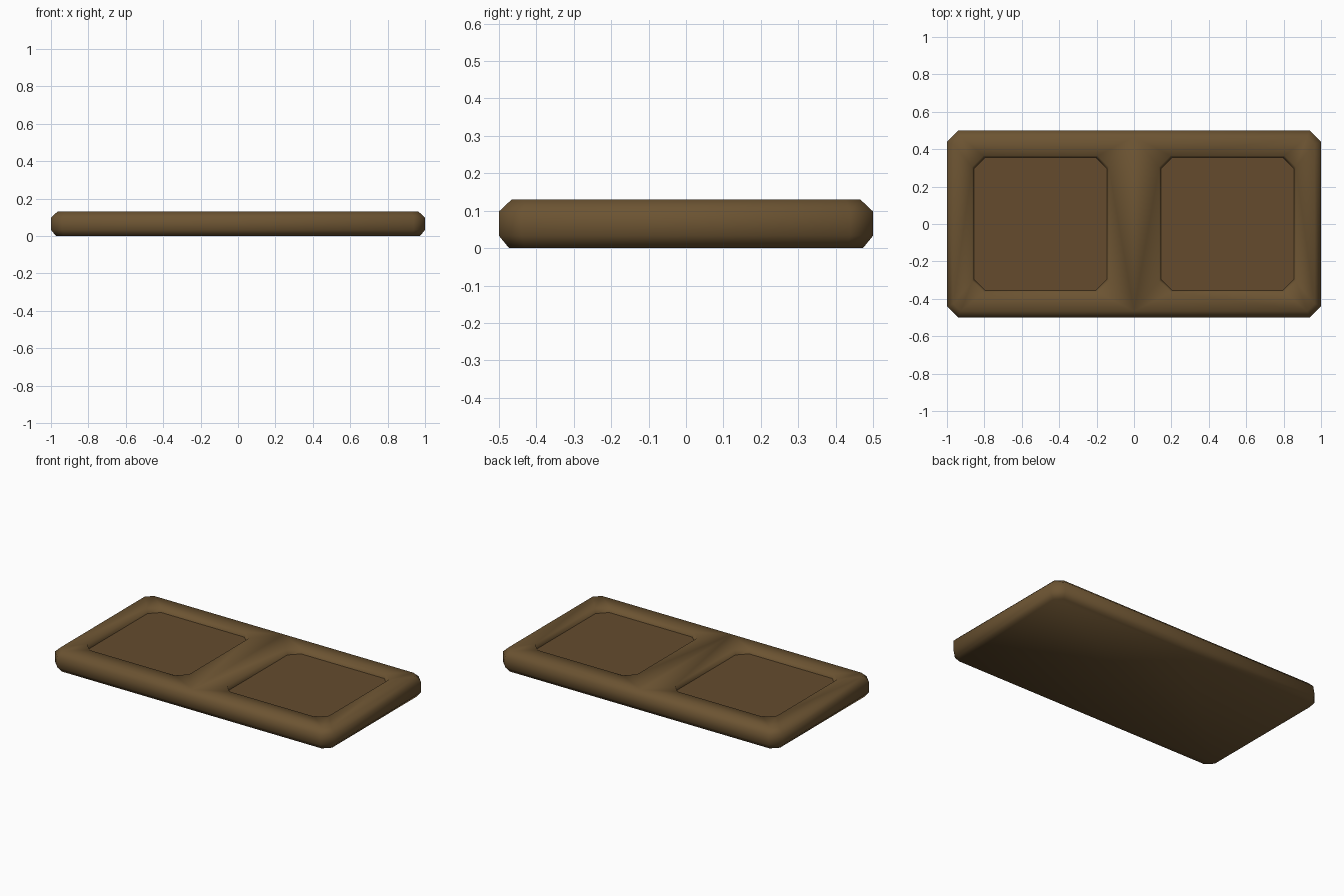
import bpy, bmesh

if "Cube" in bpy.data.objects:
    bpy.data.objects.remove(bpy.data.objects["Cube"])

def material(name, colour):
    m = bpy.data.materials.new(name)
    m.diffuse_color = (*colour, 1)
    m.use_nodes = True
    m.node_tree.nodes["Principled BSDF"].inputs["Base Color"].default_value = m.diffuse_color
    return m

rim_brown = material("rim brown", (0.150, 0.088, 0.032))
panel_brown = material("panel brown", (0.128, 0.071, 0.027))

def octagon(hx, hy, cut, cx=0.0):
    """Rectangle with clipped corners, counter-clockwise from the lower right."""
    return [(cx + hx - cut, -hy), (cx + hx, -hy + cut), (cx + hx, hy - cut), (cx + hx - cut, hy),
            (cx - hx + cut, hy), (cx - hx, hy - cut), (cx - hx, -hy + cut), (cx - hx + cut, -hy)]

def add_ring(bm, points, z):
    return [bm.verts.new((x, y, z)) for x, y in points]

def bridge(bm, a, b):
    n = len(a)
    for i in range(n):
        j = (i + 1) % n
        bm.faces.new((a[i], a[j], b[j], b[i]))

def loop_edges(bm, ring):
    out = []
    for i, v in enumerate(ring):
        w = ring[(i + 1) % len(ring)]
        out.append(bm.edges.get((v, w)) or bm.edges.new((v, w)))
    return out

def finish(bm, name, mat, smooth):
    mesh = bpy.data.meshes.new(name)
    bm.to_mesh(mesh)
    bm.free()
    mesh.materials.append(mat)
    for p in mesh.polygons:
        p.use_smooth = smooth
    obj = bpy.data.objects.new(name, mesh)
    bpy.context.collection.objects.link(obj)
    return obj

# slab with chamfered top and bottom edges
bm = bmesh.new()
rings = []
for inset, z in ((0.027, 0.0), (0.0, 0.033), (0.0, 0.098), (0.034, 0.13)):
    o = octagon(1 - inset, 0.5 - inset, 0.06 - inset * 0.6)
    o = o[:4] + [(0, o[3][1])] + o[4:] + [(0, o[0][1])]   # middle points on the long sides
    rings.append(add_ring(bm, o, z))
for a, b in zip(rings, rings[1:]):
    bridge(bm, a, b)
bm.faces.new(rings[0][::-1])

# top rim around two shallow recesses
top = rings[-1]
for half, cx in ((top[0:5] + [top[9]], 0.5), (top[4:10], -0.5)):
    hole = add_ring(bm, octagon(0.365, 0.365, 0.06, cx), 0.13)
    floor = add_ring(bm, octagon(0.355, 0.355, 0.058, cx), 0.10)
    edges = loop_edges(bm, half) + loop_edges(bm, hole)
    bmesh.ops.triangle_fill(bm, edges=edges, use_beauty=True, normal=(0, 0, 1))
    bridge(bm, hole, floor)
bmesh.ops.recalc_face_normals(bm, faces=bm.faces[:])
# the slab is open at the recess floors, so check that the underside faces down
bm.normal_update()
under = min(bm.faces, key=lambda f: f.calc_center_median().z)
if under.normal.z > 0:
    bmesh.ops.reverse_faces(bm, faces=bm.faces[:])
finish(bm, "slab", rim_brown, True)

# flat recessed panels
for side, cx in (("left", -0.5), ("right", 0.5)):
    bm = bmesh.new()
    bm.faces.new(add_ring(bm, octagon(0.355, 0.355, 0.058, cx), 0.10))
    finish(bm, side + "_panel", panel_brown, False)
